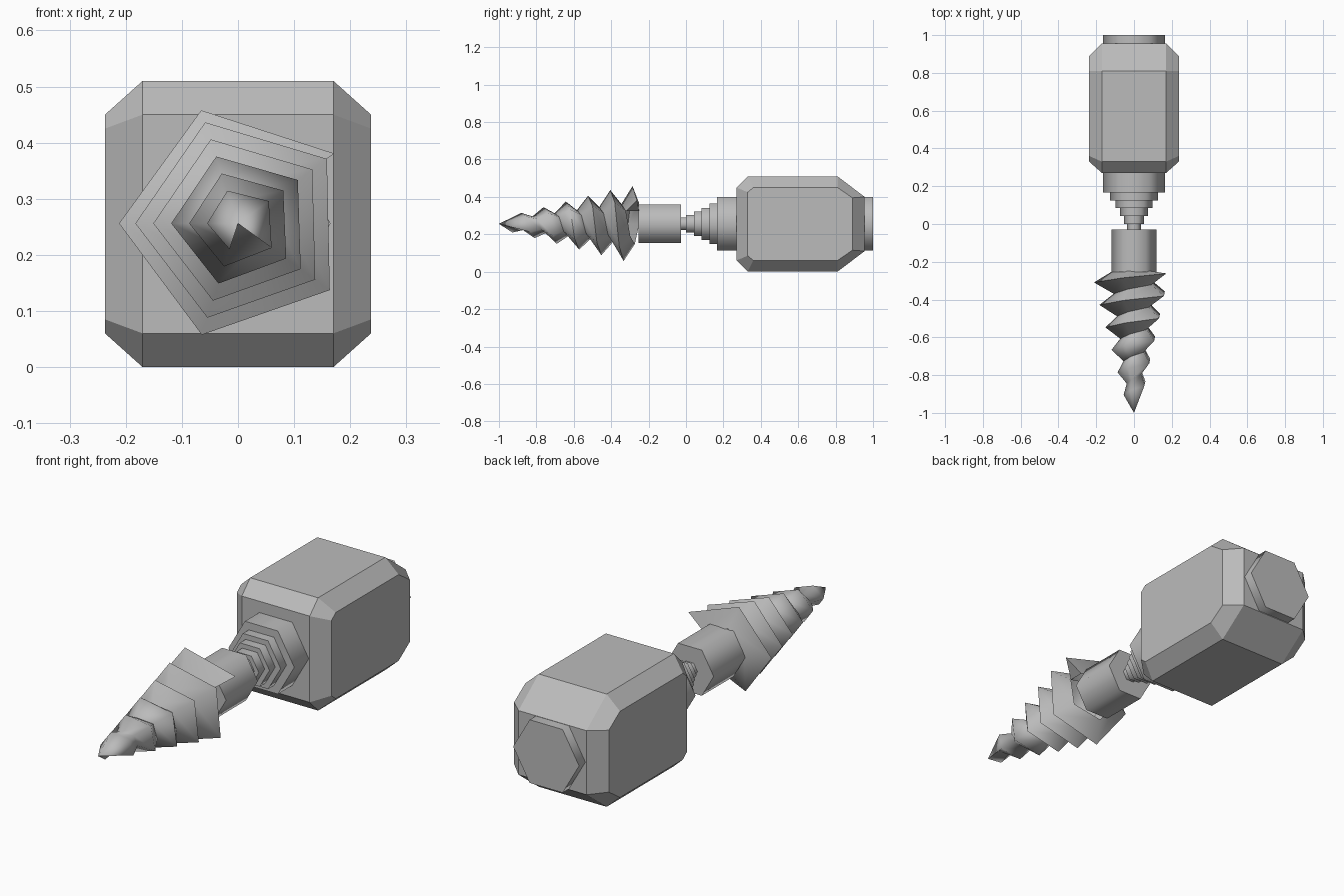
import bpy, bmesh, math
from mathutils import Vector

if "Cube" in bpy.data.objects:
    bpy.data.objects.remove(bpy.data.objects["Cube"], do_unlink=True)

AXIS_Z = 0.256  # height of the long axis

grey = bpy.data.materials.new("plain grey")
grey.use_nodes = True
grey.diffuse_color = (0.5, 0.5, 0.5, 1)
grey.node_tree.nodes["Principled BSDF"].inputs["Base Color"].default_value = (0.5, 0.5, 0.5, 1)


def finish(name, bm, smooth_angle=None):
    bmesh.ops.remove_doubles(bm, verts=bm.verts, dist=0.0005)
    bmesh.ops.recalc_face_normals(bm, faces=bm.faces)
    mesh = bpy.data.meshes.new(name)
    bm.to_mesh(mesh)
    bm.free()
    mesh.materials.append(grey)
    obj = bpy.data.objects.new(name, mesh)
    bpy.context.collection.objects.link(obj)
    if smooth_angle:
        bpy.ops.object.select_all(action='DESELECT')
        obj.select_set(True)
        bpy.context.view_layer.objects.active = obj
        bpy.ops.object.shade_smooth_by_angle(angle=math.radians(smooth_angle))
    return obj


def around(radius, degrees, y):
    """Point on a circle about the long axis."""
    a = math.radians(degrees)
    return Vector((radius * math.cos(a), y, AXIS_Z + radius * math.sin(a)))


def hex_profile(name, steps):
    """Stepped hexagonal solid along y from (y, radius) pairs."""
    bm = bmesh.new()
    rings = [[bm.verts.new(around(r, 60 * i, y)) for i in range(6)] for y, r in steps]
    for a, b in zip(rings, rings[1:]):
        for i in range(6):
            j = (i + 1) % 6
            bm.faces.new((a[i], a[j], b[j], b[i]))
    bm.faces.new(rings[0])
    bm.faces.new(rings[-1])
    return finish(name, bm, 70)


# Chamfered body: two side outlines lofted across x
outer = [(.27, .06), (.27, .45), (.33, .51), (.81, .51),
         (.955, .40), (.955, .11), (.81, 0), (.33, 0)]
inner = [(.33, .085), (.33, .425), (.36, .45), (.81, .45),
         (.89, .395), (.89, .115), (.81, .06), (.36, .06)]
bm = bmesh.new()
rings = [[bm.verts.new((x, y, z)) for y, z in outline]
         for x, outline in ((-.237, inner), (-.17, outer), (.17, outer), (.237, inner))]
for a, b in zip(rings, rings[1:]):
    for i in range(8):
        j = (i + 1) % 8
        bm.faces.new((a[i], a[j], b[j], b[i]))
bm.faces.new(rings[0])
bm.faces.new(rings[-1])
finish("body", bm)

# Rear cap, stepped collar and shank
hex_profile("rear_cap", [(.90, .165), (1.0, .165)])
collar = [(-.05, .038), (0, .038)]
for y0, y1, r in ((0, .042, .053), (.042, .084, .075), (.084, .125, .099),
                  (.125, .167, .126), (.167, .28, .165)):
    collar += [(y0, r), (y1, r)]
hex_profile("stepped_collar", collar)
hex_profile("shank", [(-.255, .119), (-.028, .119)])

# Tapered screw: five-sided helical thread running to a point
STEP = 0.0238
TIP = Vector((0, -1, AXIS_Z))


def taper(t):
    return min(.212, .215 - .0064 * (t - 2))


def peak(t):
    return around(taper(t), 36 + 72 * t, -.262 - STEP * t) if t < 29 else TIP


def valley(t):
    if t >= 30:
        return TIP
    y = min(-.25, -.262 - STEP * (t - 2.5))
    return around(.54 * taper(t - 2.5), 36 + 72 * t, y)


bm = bmesh.new()
peaks = [bm.verts.new(peak(t)) for t in range(31)]
valleys = [bm.verts.new(valley(t)) for t in range(36)]
for t in range(30):
    for a, b in ((valleys[t:t + 2], peaks[t:t + 2]),
                 (peaks[t:t + 2], valleys[t + 5:t + 7])):
        bm.faces.new((a[0], a[1], b[1]))
        bm.faces.new((a[0], b[1], b[0]))
bm.faces.new((valleys[0], peaks[0], valleys[5]))  # blunt thread start
bmesh.ops.dissolve_degenerate(bm, dist=0.0005, edges=bm.edges)
finish("screw_thread", bm, 74)
